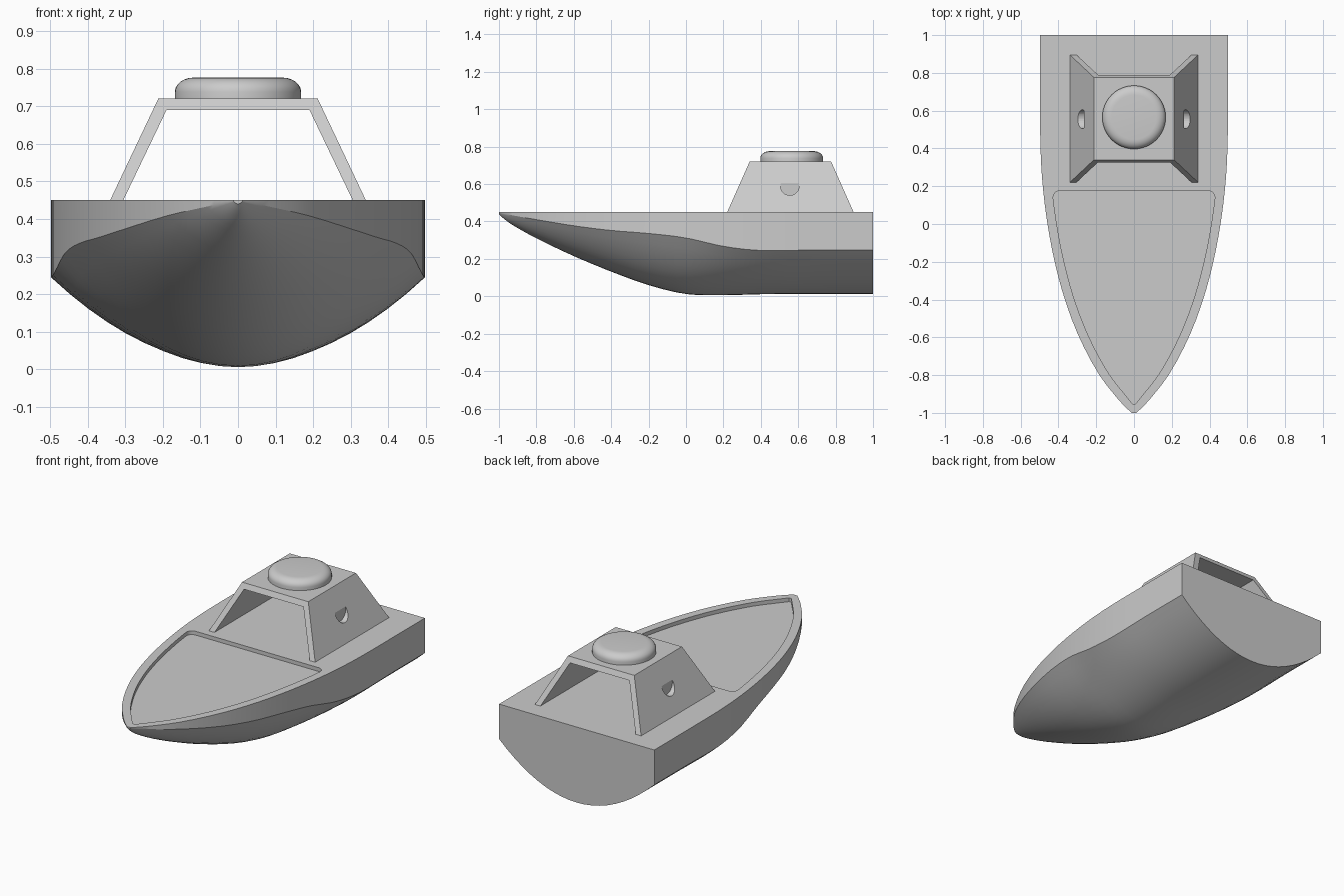
import bpy, bmesh, math

if "Cube" in bpy.data.objects:
    bpy.data.objects.remove(bpy.data.objects["Cube"])

DECK = 0.45


def make_object(name, verts, faces):
    me = bpy.data.meshes.new(name)
    me.from_pydata(verts, [], faces)
    bm = bmesh.new()
    bm.from_mesh(me)
    bmesh.ops.remove_doubles(bm, verts=bm.verts, dist=1e-5)
    bmesh.ops.recalc_face_normals(bm, faces=bm.faces)
    bm.to_mesh(me)
    bm.free()
    ob = bpy.data.objects.new(name, me)
    bpy.context.collection.objects.link(ob)
    return ob


def loft(name, rings):
    """Closed rings of equal length, skinned and capped at both ends."""
    n = len(rings[0])
    verts = [p for r in rings for p in r]
    faces = [(i * n + j, i * n + (j + 1) % n, (i + 1) * n + (j + 1) % n, (i + 1) * n + j)
             for i in range(len(rings) - 1) for j in range(n)]
    faces += [tuple(range(n)), tuple(range(len(verts) - n, len(verts)))]
    return make_object(name, verts, faces)


def activate(ob):
    bpy.ops.object.select_all(action='DESELECT')
    ob.select_set(True)
    bpy.context.view_layer.objects.active = ob


def cut(ob, cutter):
    mod = ob.modifiers.new("cut", 'BOOLEAN')
    mod.operation, mod.solver, mod.object = 'DIFFERENCE', 'EXACT', cutter
    activate(ob)
    bpy.ops.object.modifier_apply(modifier=mod.name)
    bpy.data.objects.remove(cutter)


def smooth(ob, angle=30):
    activate(ob)
    bpy.ops.object.shade_smooth_by_angle(angle=math.radians(angle))


# Hull stations: y, half width, keel height, chine height
STATIONS = [
    (-1.0, 0.012, 0.440, 0.447), (-0.98, 0.034, 0.420, 0.443), (-0.93, 0.082, 0.383, 0.433),
    (-0.8, 0.183, 0.310, 0.410), (-0.6, 0.290, 0.215, 0.377), (-0.4, 0.366, 0.132, 0.352),
    (-0.2, 0.420, 0.060, 0.336), (0.0, 0.458, 0.012, 0.312), (0.2, 0.483, 0.006, 0.267),
    (0.4, 0.495, 0.011, 0.245), (0.7, 0.497, 0.013, 0.248), (1.0, 0.497, 0.013, 0.248)]


def hull_at(y):
    """Smooth (cubic Hermite) interpolation of the station table."""
    s = STATIONS
    i = max(k for k in range(len(s) - 1) if s[k][0] <= y or k == 0)
    a, b = s[i], s[i + 1]
    p, q = s[max(i - 1, 0)], s[min(i + 2, len(s) - 1)]
    h = b[0] - a[0]
    t = (y - a[0]) / h
    out = []
    for c in (1, 2, 3):
        m0 = (b[c] - p[c]) / (b[0] - p[0]) * h
        m1 = (q[c] - a[c]) / (q[0] - a[0]) * h
        out.append((2*t**3 - 3*t*t + 1) * a[c] + (t**3 - 2*t*t + t) * m0
                   + (3*t*t - 2*t**3) * b[c] + (t**3 - t*t) * m1)
    return out


# Hull: vertical sides above the chine, rounded bottom
N = 20
ys = [-1, -0.99, -0.98, -0.965, -0.95, -0.93, -0.9, -0.85] + [-0.8 + 0.075 * k for k in range(25)]
rings = []
for y in ys:
    w, keel, chine = hull_at(y)
    ring = [(-w, y, DECK)]
    for k in range(N + 1):
        u = -1 + 2 * k / N
        ring.append((w * u, y, keel + (chine - keel) * abs(u) ** 2))
    ring.append((w, y, DECK))
    rings.append(ring)
hull = loft("hull", rings)

# Shallow foredeck recess following the hull outline, rounded rear corners
side = [(0.008, -0.952)]
for k in range(1, 22):
    y = -0.952 + 1.092 * k / 21
    side.append((max(hull_at(y - 0.012)[0] - 0.047, 0.008 + 0.02 * k), y) if k < 3
                else (hull_at(y - 0.012)[0] - 0.047, y))
xc = side[-1][0]
for k in range(1, 6):
    a = math.radians(18 * k)
    side.append((xc - 0.035 * (1 - math.cos(a)), 0.14 + 0.035 * math.sin(a)))
outline = side + [(-x, y) for x, y in reversed(side)]
cut(hull, loft("recess_cutter", [[(x, y, z) for x, y in outline] for z in (DECK - 0.022, DECK + 0.1)]))
smooth(hull)

# Cabin: tapered arch, open at front and back
profile = [(-0.34, DECK), (-0.212, 0.72), (0.212, 0.72), (0.34, DECK),
           (0.305, DECK), (0.19, 0.69), (-0.19, 0.69), (-0.305, DECK)]
ends = []
for s in (-1, 1):
    ends.append([(x, 0.558 + s * (0.338 - 0.12 * (z - DECK) / 0.27), z) for x, z in profile])
cabin = loft("cabin", ends)

# Porthole pockets with an upright back face in each cabin side
for s in (-1, 1):
    circle = [(0.555 + 0.05 * math.cos(2 * math.pi * k / 32), 0.59 + 0.05 * math.sin(2 * math.pi * k / 32))
              for k in range(32)]
    cut(cabin, loft("porthole_cutter", [[(s * x, y, z) for y, z in circle] for x in (0.266, 0.45)]))

# Rounded roof cap
cap = [(0.168, 0.715), (0.168, 0.738)]
cap += [(0.118 + 0.05 * math.cos(math.radians(a)), 0.738 + 0.038 * math.sin(math.radians(a)))
        for a in range(15, 91, 15)]
roof_cap = loft("roof_cap", [[(r * math.cos(2 * math.pi * k / 48), 0.565 + r * math.sin(2 * math.pi * k / 48), z)
                              for k in range(48)] for r, z in cap])
smooth(roof_cap)
